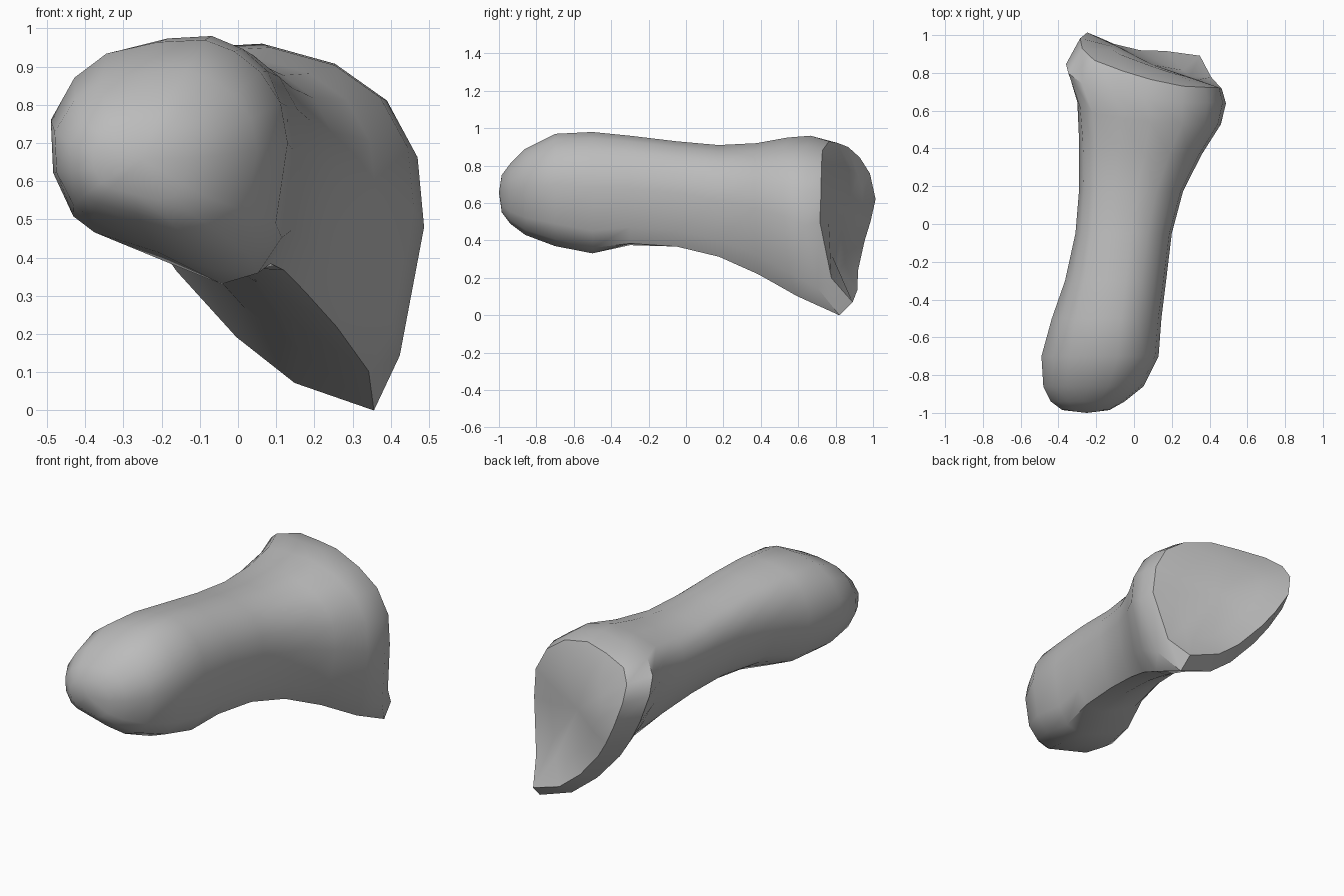
import bpy, bmesh

cube = bpy.data.objects.get("Cube")
if cube:
    bpy.data.objects.remove(cube, do_unlink=True)

# Cross-section outlines in a unit box, counted from the top towards -x
HEAD = [(.3, 1), (-.1, .98), (-.53, .88), (-.8, .67), (-1, .3), (-.98, -.16), (-.81, -.54), (-.63, -.68),
        (-.1, -.85), (.37, -1), (.68, -.88), (.9, -.6), (1, .1), (.94, .45), (.77, .72), (.55, .9)]
BASE = [(0, 1), (-.4, .98), (-.8, .93), (-.97, .8), (-1, .6), (-.9, .28), (-.72, 0), (-.53, -.24),
        (-.16, -.6), (.2, -.85), (.69, -1), (.85, -.7), (1, 0), (.96, .38), (.77, .69), (.45, .89)]

# Stations along the shaft: y, tilt, blend from head to base, x range, z range
STATIONS = [
    (-.985, 0, 0, -.38, -.13, .55, .75),
    (-.94, 0, 0, -.44, -.05, .49, .81),
    (-.86, 0, 0, -.48, .05, .43, .89),
    (-.7, 0, 0, -.49, .13, .37, .97),
    (-.5, 0, .12, -.435, .145, .325, .98),
    (-.3, 0, .33, -.365, .17, .36, .96),
    (-.05, 0, .5, -.31, .2, .35, .93),
    (.18, .08, .65, -.29, .26, .3, .91),
    (.4, .25, .8, -.29, .36, .21, .92),
    (.6, .45, .95, -.3, .46, .1, .95),
    (.76, .7, 1, -.36, .487, 0, .96),
    (.88, 1, 1, -.285, .465, .07, .93),
    (.87, 1, 1, -.12, .33, .24, .79),
]


def lerp(a, b, t):
    return a + (b - a) * t


def add_ring(bm, y, tilt, blend, x0, x1, z0, z1):
    """One cross-section, fitted to its ranges and bent towards the joint face."""
    ring = []
    for (hx, hz), (bx, bz) in zip(HEAD, BASE):
        x = lerp(x0, x1, (lerp(hx, bx, blend) + 1) / 2)
        z = lerp(z0, z1, (lerp(hz, bz, blend) + 1) / 2)
        side, h = x - .08, z - .6
        lean = -.42 * side - .46 * h ** 2 - 1.7 * h ** 3
        lean += .55 * min(side, 0) * max(h, 0)
        ring.append(bm.verts.new((x, y + tilt * lean, z)))
    return ring


def cap(bm, ring, push):
    """Close an end with a fan around a slightly raised or sunken centre."""
    total = ring[0].co.copy()
    for v in ring[1:]:
        total += v.co
    centre = bm.verts.new(total / len(ring))
    centre.co.y += push
    for i, v in enumerate(ring):
        bm.faces.new((v, ring[i - 1], centre))


# Bone body: loft, rounded front end, dished rear joint face
bm = bmesh.new()
rings = [add_ring(bm, *s) for s in STATIONS]
for a, b in zip(rings, rings[1:]):
    for i in range(len(a)):
        bm.faces.new((a[i - 1], a[i], b[i], b[i - 1]))
cap(bm, rings[0], -.015)
cap(bm, rings[-1], -.01)
bmesh.ops.recalc_face_normals(bm, faces=bm.faces)

mesh = bpy.data.meshes.new("bone")
bm.to_mesh(mesh)
bm.free()
bone = bpy.data.objects.new("bone", mesh)
bpy.context.collection.objects.link(bone)

# Plain grey colour
grey = bpy.data.materials.new("bone_grey")
grey.use_nodes = True
colour = (.5, .5, .5, 1)
grey.diffuse_color = colour
grey.node_tree.nodes["Principled BSDF"].inputs["Base Color"].default_value = colour
mesh.materials.append(grey)

# Smooth shading with crisp joint rim
bpy.ops.object.select_all(action="DESELECT")
bone.select_set(True)
bpy.context.view_layer.objects.active = bone
bpy.ops.object.shade_smooth_by_angle(angle=.7)
